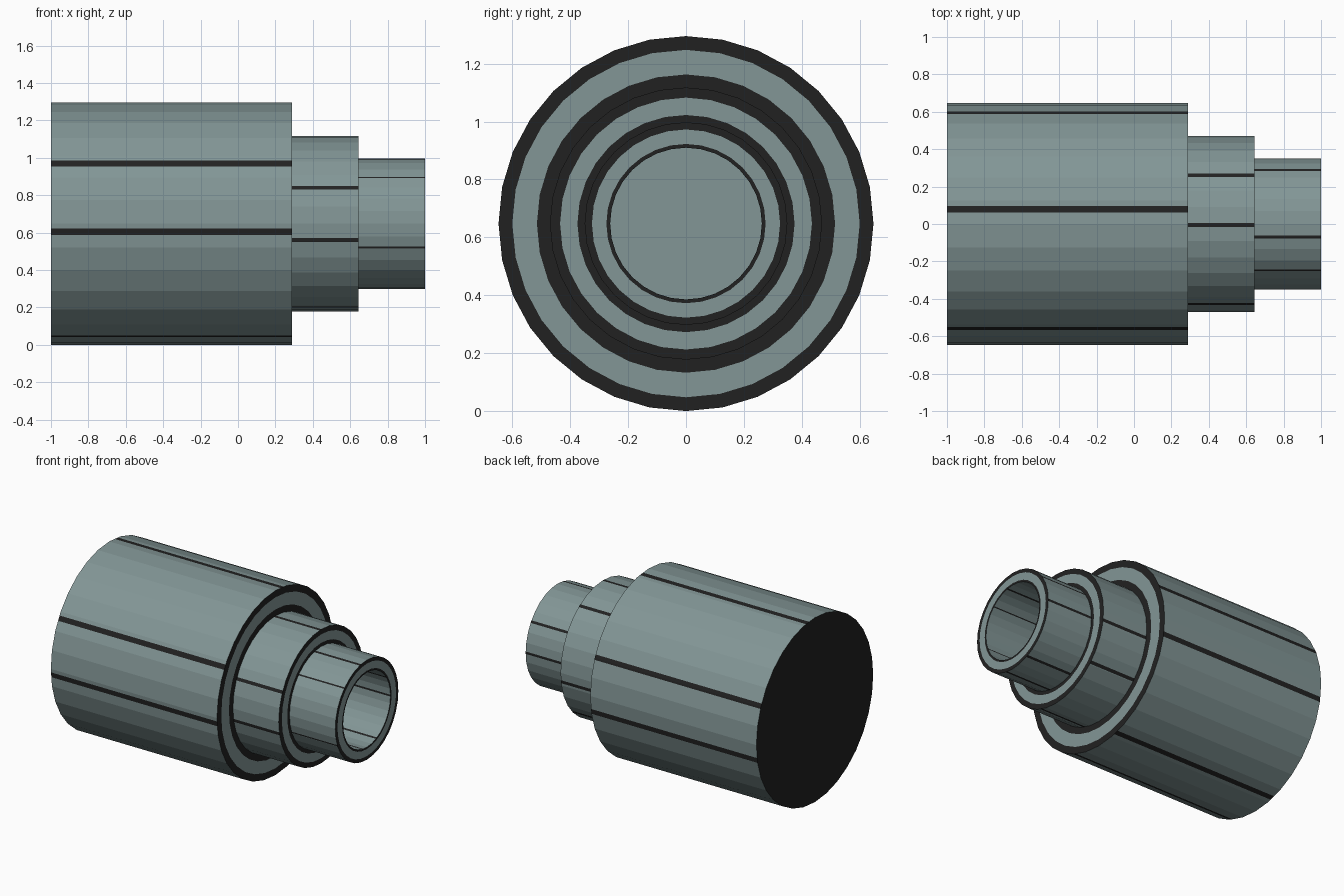
import bpy, bmesh, math

if "Cube" in bpy.data.objects:
    bpy.data.objects.remove(bpy.data.objects["Cube"])

SIDES = 32
CENTRE_Z = 0.6475


def material(name, colour):
    m = bpy.data.materials.new(name)
    m.diffuse_color = (*colour, 1)
    m.use_nodes = True
    m.node_tree.nodes["Principled BSDF"].inputs["Base Color"].default_value = m.diffuse_color
    return m


GREY = material("blue grey", (0.225, 0.305, 0.305))
DARK = material("near black", (0.0155, 0.0155, 0.0155))


def facet_scale(a):
    """Keeps points between two corners on the flat facet."""
    step = 2 * math.pi / SIDES
    return math.cos(step / 2) / math.cos(a % step - step / 2)


def lathe(name, profile, stripes, start_cap=False, floor=False):
    """Faceted tube along x. Profile rows: x, radius, kind of the band that follows.
    Stripes are (angle in degrees from the front, width)."""
    big = profile[0][1]
    spans = [(math.radians(d), w / 2 / big) for d, w in stripes]
    angles = {round(2 * math.pi * k / SIDES, 5) for k in range(SIDES)}
    for c, h in spans:
        angles |= {round((c + s * h) % (2 * math.pi), 5) for s in (-1, 1)}
    angles = sorted(angles)
    n = len(angles)

    def striped(j):
        nxt = angles[j + 1] if j + 1 < n else 2 * math.pi
        mid = (angles[j] + nxt) / 2
        return any(abs((mid - c + math.pi) % (2 * math.pi) - math.pi) < h for c, h in spans)

    bm = bmesh.new()
    rings = []
    for x, r, _ in profile:
        rings.append([bm.verts.new((x, -r * facet_scale(a) * math.cos(a),
                                    CENTRE_Z + r * facet_scale(a) * math.sin(a)))
                      for a in angles])
    for i in range(len(profile) - 1):
        kind = profile[i][2]
        for j in range(n):
            k = (j + 1) % n
            f = bm.faces.new((rings[i][j], rings[i + 1][j], rings[i + 1][k], rings[i][k]))
            f.material_index = int(kind == "dark" or (kind == "stripes" and striped(j)))
    if start_cap:
        bm.faces.new(rings[0]).material_index = 1
    if floor:
        bm.faces.new(rings[-1][::-1])
    me = bpy.data.meshes.new(name)
    bm.to_mesh(me)
    bm.free()
    me.materials.append(GREY)
    me.materials.append(DARK)
    bpy.context.collection.objects.link(bpy.data.objects.new(name, me))


# Large barrel with dark back end and a bordered front face
lathe("large_barrel",
      [(-1, 0.6475, "stripes"), (0.29, 0.6475, "dark"), (0.29, 0.60, "plain"),
       (0.29, 0.515, "dark"), (0.29, 0.47, "")],
      [(d, 0.035) for d in (-3.8, 30, 97, 157, 190, 255)] + [(291.5, 0.025)],
      start_cap=True)

# Middle sleeve
lathe("middle_sleeve",
      [(0.29, 0.47, "stripes"), (0.645, 0.47, "dark"), (0.645, 0.435, "plain"),
       (0.645, 0.375, "dark"), (0.645, 0.35, "")],
      [(d, 0.022) for d in (-10.7, 24.2, 89.4, 123.6, 188, 223, 288)])

# Small nozzle with an open bore
lathe("small_nozzle",
      [(0.645, 0.35, "stripes"), (1, 0.35, "dark"), (1, 0.325, "plain"),
       (1, 0.275, "dark"), (1, 0.262, "stripes"), (0.3, 0.262, "")],
      [(-21.4, 0.01), (45, 0.01)] + [(d, 0.017) for d in (78.5, 146, 180, 246, 280)],
      floor=True)
